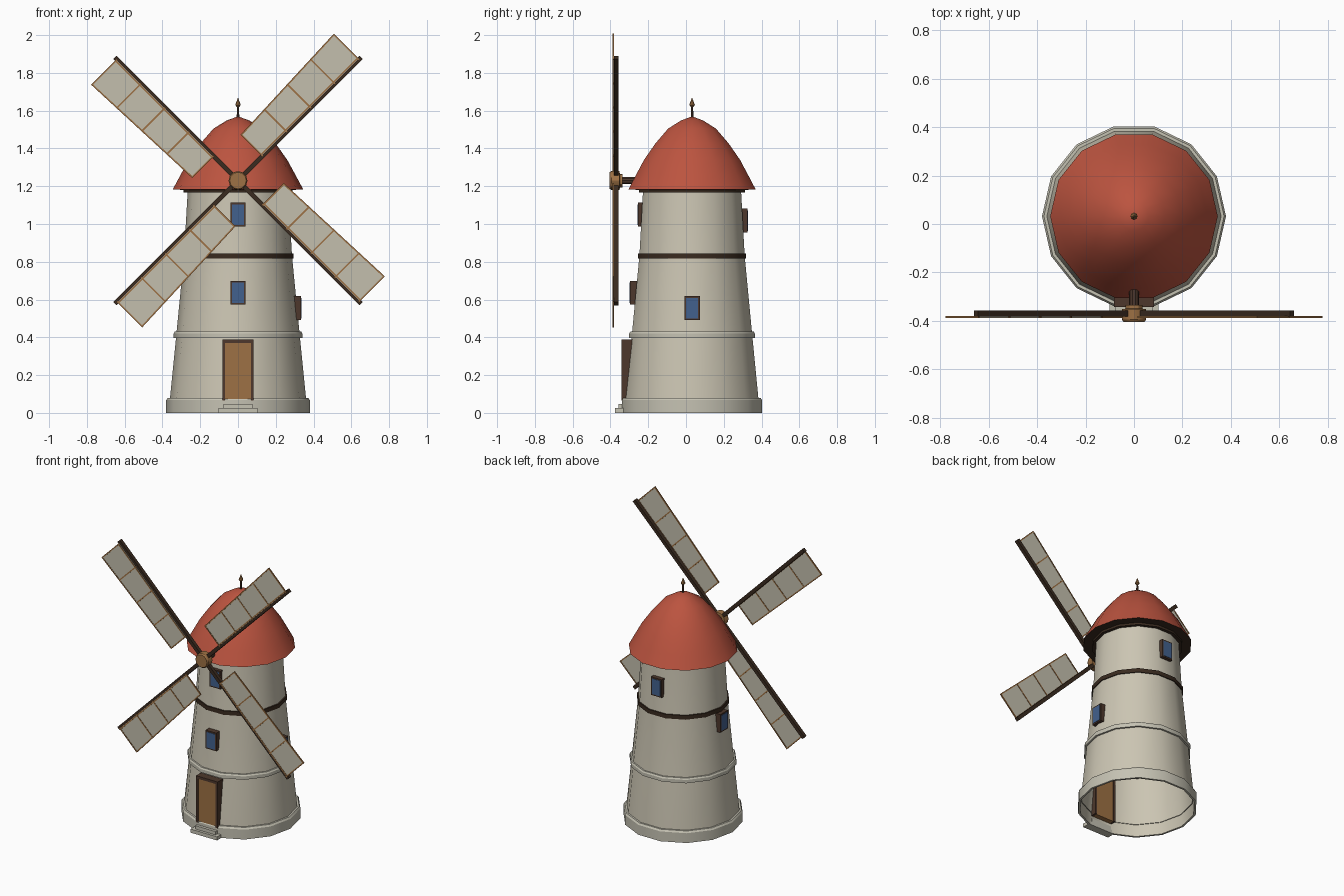
import bpy, bmesh, math
from mathutils import Matrix, Vector

if "Cube" in bpy.data.objects:
    bpy.data.objects.remove(bpy.data.objects["Cube"])

CY = 0.032          # tower axis in y
HUB_Z = 1.23        # sail axis height


def mat(name, rgb):
    m = bpy.data.materials.new(name)
    m.diffuse_color = (*rgb, 1)
    m.use_nodes = True
    m.node_tree.nodes["Principled BSDF"].inputs["Base Color"].default_value = m.diffuse_color
    return m


PLASTER = mat("cream plaster", (0.60, 0.56, 0.45))
STONE = mat("pale stone", (0.56, 0.54, 0.45))
ROOF = mat("red roof", (0.50, 0.088, 0.05))
DARK = mat("dark timber", (0.042, 0.024, 0.014))
FRAME = mat("brown frame", (0.075, 0.039, 0.025))
WOOD = mat("tan wood", (0.34, 0.165, 0.058))
GLASS = mat("blue glass", (0.055, 0.12, 0.27))
CANVAS = mat("sail canvas", (0.55, 0.52, 0.42))


def finish(name, bm, material, matrix=None, smooth=False):
    me = bpy.data.meshes.new(name)
    bm.to_mesh(me)
    bm.free()
    ob = bpy.data.objects.new(name, me)
    bpy.context.collection.objects.link(ob)
    me.materials.append(material)
    if matrix:
        me.transform(matrix)
    if smooth:
        bpy.ops.object.select_all(action='DESELECT')
        ob.select_set(True)
        bpy.context.view_layer.objects.active = ob
        bpy.ops.object.shade_smooth_by_angle(angle=math.radians(30))
    return ob


def lathe(name, profile, material, n=14, matrix=None, smooth=True):
    """Revolve (radius, height) points, listed bottom, outside, top."""
    bm = bmesh.new()
    rings = []
    for r, z in profile:
        if r == 0:
            rings.append([bm.verts.new((0, 0, z))] * n)
        else:
            rings.append([bm.verts.new((r * math.cos(math.tau * i / n),
                                        r * math.sin(math.tau * i / n), z)) for i in range(n)])
    for a, b in zip(rings, rings[1:]):
        for i in range(n):
            j = (i + 1) % n
            bm.faces.new(list(dict.fromkeys((a[i], a[j], b[j], b[i]))))
    return finish(name, bm, material, matrix or Matrix.Translation((0, CY, 0)), smooth)


def box(name, lo, hi, material, matrix=None):
    bm = bmesh.new()
    bmesh.ops.create_cube(bm, size=1)
    lo, hi = Vector(lo), Vector(hi)
    for v in bm.verts:
        v.co = (lo + hi) / 2 + v.co * (hi - lo)
    return finish(name, bm, material, matrix)


# Tower body, open underneath
lathe("tower_wall", [(0.366, 0), (0.36, 0.08), (0.328, 0.40), (0.286, 0.83), (0.266, 1.18)], PLASTER)
lathe("plinth", [(0.366, 0), (0.38, 0), (0.38, 0.068), (0.372, 0.08), (0.355, 0.08)], STONE)
lathe("stone_band", [(0.32, 0.397), (0.341, 0.397), (0.341, 0.42), (0.335, 0.43), (0.32, 0.43)], STONE)
lathe("timber_band", [(0.28, 0.817), (0.294, 0.817), (0.294, 0.845), (0.28, 0.845)], DARK)

# Roof cap, soffit and finial
lathe("roof", [(0.346, 1.182), (0.303, 1.262), (0.261, 1.339), (0.20, 1.425), (0.13, 1.505),
               (0.06, 1.548), (0, 1.57)], ROOF)
lathe("soffit", [(0.255, 1.166), (0.288, 1.166), (0.288, 1.181), (0.346, 1.182)], DARK)
lathe("finial_rod", [(0.007, 1.55), (0.006, 1.63)], FRAME, 8)
lathe("finial_tip", [(0, 1.612), (0.015, 1.63), (0, 1.67)], WOOD, 8, smooth=False)


# Windows: (name, turn around tower, distance of front face, centre height)
def window(name, angle, dist, z):
    m = Matrix.Translation((0, CY, z)) @ Matrix.Rotation(math.radians(angle), 4, 'Z')
    box(name + "_frame", (-0.041, -dist, -0.063), (0.041, -dist + 0.06, 0.063), FRAME, m)
    box(name + "_glass", (-0.032, -dist - 0.003, -0.054), (0.032, -dist + 0.005, 0.054), GLASS, m)


for args in [("front_low_window", 0, 0.329, 0.636), ("front_high_window", 0, 0.286, 1.05),
             ("right_window", 90, 0.334, 0.555), ("back_window", 180, 0.294, 1.018),
             ("left_window", -90, 0.316, 0.753)]:
    window(*args)

# Door with posts and lintel, and two steps
for s, side in ((-1, "left"), (1, "right")):
    x0, x1 = sorted((s * 0.068, s * 0.083))
    box(side + "_door_post", (x0, -0.342, 0.065), (x1, -0.28, 0.388), FRAME)
box("door_lintel", (-0.083, -0.342, 0.37), (0.083, -0.28, 0.388), FRAME)
box("door_panel", (-0.07, -0.335, 0.065), (0.07, -0.285, 0.372), WOOD)
box("lower_step", (-0.102, -0.376, 0), (0.102, -0.32, 0.025), STONE)
box("upper_step", (-0.078, -0.358, 0.025), (0.078, -0.32, 0.048), STONE)

# Axle and hub, turned along -y
axis = Matrix.Translation((0, 0, HUB_Z)) @ Matrix.Rotation(math.radians(90), 4, 'X')
lathe("axle", [(0.02, 0.15), (0.02, 0.35)], FRAME, 10, axis)
lathe("hub", [(0, 0.335), (0.036, 0.335), (0.036, 0.35), (0.05, 0.352), (0.05, 0.395),
              (0.044, 0.404), (0, 0.404)], WOOD, 12, axis)

# Sails: each built along local x with the cloth on the +z side
U0, U1, V0, V1 = 0.185, 0.905, 0.158, 0.187


def edge(u):
    return V0 + (V1 - V0) * (u - U0) / (U1 - U0)


def plate(name, corners, y0, y1, material, matrix):
    """Thin extruded quad in the x-z plane."""
    bm = bmesh.new()
    a, b = [[bm.verts.new((u, y, v)) for u, v in corners] for y in (y0, y1)]
    bm.faces.new(a)
    bm.faces.new(b[::-1])
    for i in range(4):
        j = (i + 1) % 4
        bm.faces.new((a[j], a[i], b[i], b[j]))
    bmesh.ops.recalc_face_normals(bm, faces=bm.faces)
    return finish(name, bm, material, matrix)


for k in range(4):
    m = Matrix.Translation((0, 0, HUB_Z)) @ Matrix.Rotation(-math.radians(45 + 90 * k), 4, 'Y')
    n = f"sail_{k + 1}"
    box(n + "_spar", (0.03, -0.382, -0.012), (0.922, -0.357, 0.012), DARK, m)
    plate(n + "_cloth", [(U0, 0.005), (U1, 0.005), (U1, V1), (U0, V0)], -0.387, -0.383, CANVAS, m)
    w = 0.004
    for i in range(5):
        u = U0 + (U1 - U0) * i / 4
        box(f"{n}_bar_{i + 1}", (u - w, -0.389, 0), (u + w, -0.381, edge(u) + w), WOOD, m)
    plate(n + "_outer_rail", [(U0, V0 - w), (U1, V1 - w), (U1, V1 + w), (U0, V0 + w)],
          -0.389, -0.381, WOOD, m)
    box(n + "_inner_rail", (U0, -0.389, 0.006), (U1, -0.381, 0.014), WOOD, m)
